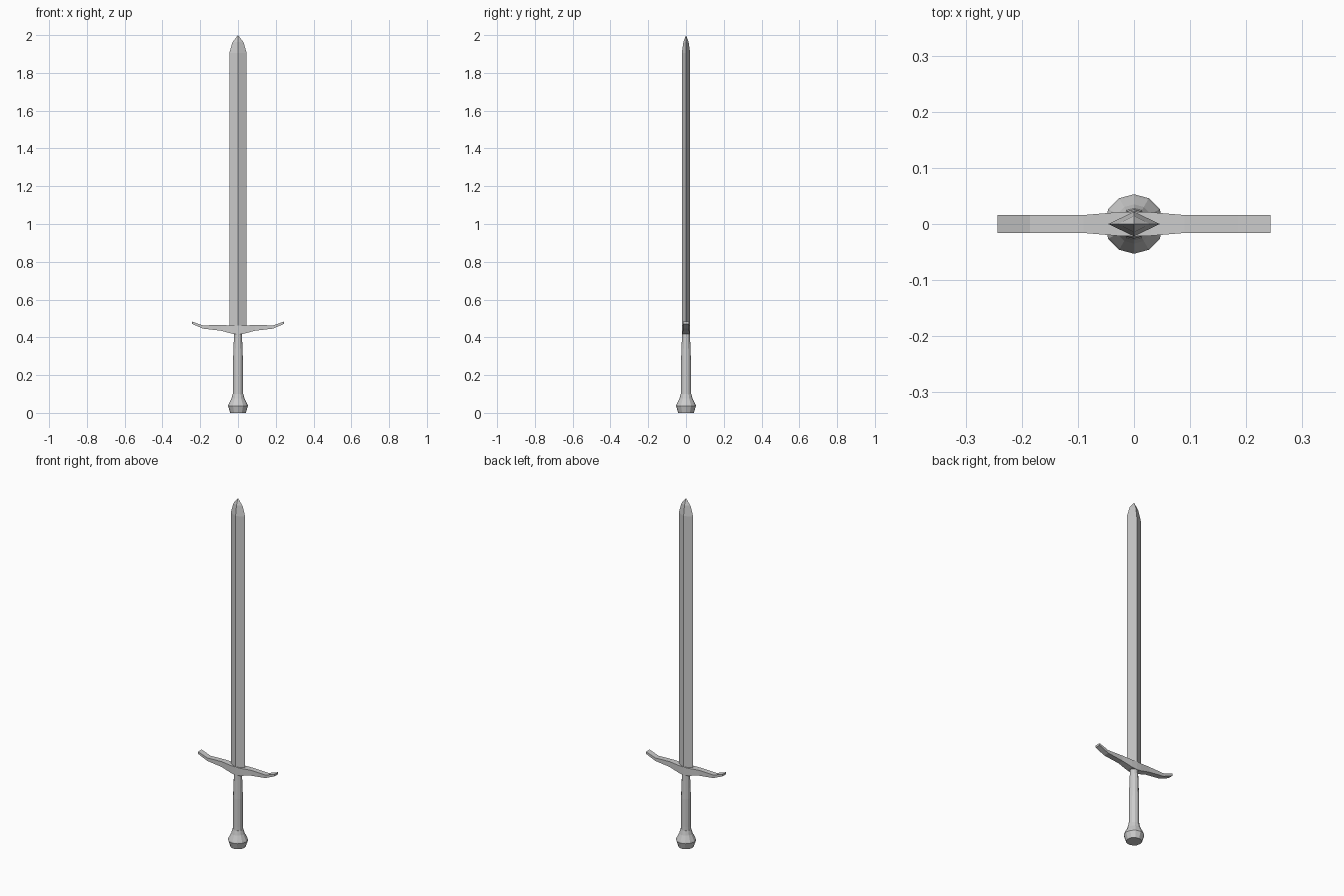
import bpy, bmesh, math

if "Cube" in bpy.data.objects:
    bpy.data.objects.remove(bpy.data.objects["Cube"])


def loft(name, rings, cap_start=True, cap_end=True):
    """Skin a list of equal-length point rings; a one-point ring is a tip."""
    bm = bmesh.new()
    vs = [[bm.verts.new(p) for p in ring] for ring in rings]
    for a, b in zip(vs, vs[1:]):
        n = len(a)
        for i in range(n):
            j = (i + 1) % n
            if len(b) == 1:
                bm.faces.new((a[i], a[j], b[0]))
            else:
                bm.faces.new((a[i], a[j], b[j], b[i]))
    if cap_start:
        bm.faces.new(vs[0][::-1])
    if cap_end and len(vs[-1]) > 2:
        bm.faces.new(vs[-1])
    bmesh.ops.recalc_face_normals(bm, faces=bm.faces)
    mesh = bpy.data.meshes.new(name)
    bm.to_mesh(mesh)
    bm.free()
    obj = bpy.data.objects.new(name, mesh)
    bpy.context.collection.objects.link(obj)
    return obj


def diamond(w, t, z):
    return [(w, 0, z), (0, t, z), (-w, 0, z), (0, -t, z)]


def circle(r, z, sides=12):
    return [(r * math.cos(2 * math.pi * i / sides),
             r * math.sin(2 * math.pi * i / sides), z) for i in range(sides)]


# Blade: diamond section drawn to a point
loft("blade", [diamond(0.046, 0.022, 0.44), diamond(0.046, 0.022, 1.905),
               diamond(0.029, 0.014, 1.963), [(0, 0, 2.0)]])

# Crossguard: rectangular sections (x, half depth, bottom z, top z)
half = [(0.03, 0.021, 0.419, 0.462), (0.09, 0.016, 0.435, 0.466),
        (0.185, 0.016, 0.446, 0.463), (0.243, 0.016, 0.471, 0.483)]
stations = [(-x, d, b, t) for x, d, b, t in reversed(half)]
stations += [(0, 0.022, 0.415, 0.462)] + half
loft("crossguard", [[(x, -d, b), (x, d, b), (x, d, t), (x, -d, t)]
                    for x, d, b, t in stations])

# Grip: slightly swelling handle
loft("grip", [circle(r, z) for r, z in
              [(0.028, 0.08), (0.027, 0.12), (0.026, 0.28),
               (0.022, 0.39), (0.021, 0.43)]])

# Pommel: faceted knob flaring from the grip
loft("pommel", [circle(r, z) for r, z in
                [(0.041, 0.0), (0.053, 0.037), (0.050, 0.045),
                 (0.035, 0.075), (0.028, 0.10)]])
